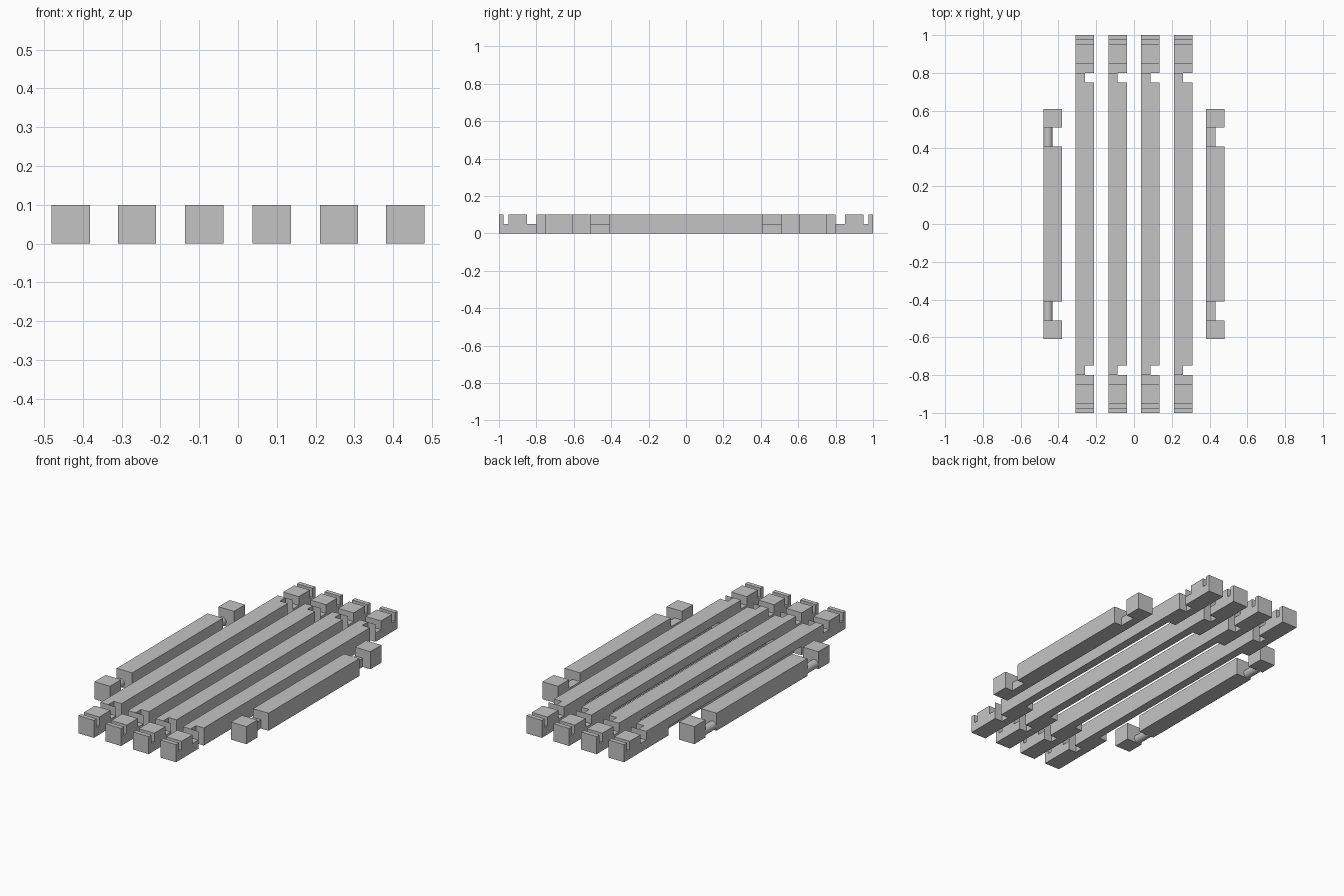
import bpy
import bmesh
from mathutils import Matrix, Vector

cube = bpy.data.objects.get("Cube")
if cube:
    bpy.data.objects.remove(cube, do_unlink=True)

W = 0.098   # bar width
H = 0.1     # bar height
MID = H / 2
PAD = 0.05  # how far cutters reach past a face

grey = bpy.data.materials.new("plain_grey")
grey.use_nodes = True
grey.diffuse_color = (0.55, 0.55, 0.55, 1)
grey.node_tree.nodes["Principled BSDF"].inputs["Base Color"].default_value = grey.diffuse_color


def add_object(name, bm):
    mesh = bpy.data.meshes.new(name)
    bm.to_mesh(mesh)
    bm.free()
    mesh.materials.append(grey)
    obj = bpy.data.objects.new(name, mesh)
    bpy.context.collection.objects.link(obj)
    return obj


def box(name, xs, ys, zs):
    lo, hi = (Vector(c) for c in zip(xs, ys, zs))
    bm = bmesh.new()
    bmesh.ops.create_cube(bm, size=1, matrix=Matrix.Translation((lo + hi) / 2)
                          @ Matrix.Diagonal((*(hi - lo), 1)))
    return add_object(name, bm)


def carve(obj, cuts):
    """Subtract a list of boxes, then keep the finished mesh."""
    cutters = []
    for cut in cuts:
        cutter = box("notch_cutter", *cut)
        cutter.hide_render = True
        mod = obj.modifiers.new("notch", 'BOOLEAN')
        mod.operation = 'DIFFERENCE'
        mod.solver = 'EXACT'
        mod.object = cutter
        cutters.append(cutter)
    graph = bpy.context.evaluated_depsgraph_get()
    done = bpy.data.meshes.new_from_object(obj.evaluated_get(graph))
    obj.modifiers.clear()
    obj.data = done
    for cutter in cutters:
        bpy.data.objects.remove(cutter, do_unlink=True)


def span(side, a, b):
    return tuple(sorted((side * a, side * b)))


# Four long notched bars
for i, x in enumerate((-0.26, -0.087, 0.087, 0.26)):
    left, right = x - W / 2, x + W / 2
    bar = box(f"long_bar_{i + 1}", (left, right), (-1, 1), (0, H))
    across = (left - PAD, right + PAD)
    cuts = [((left - PAD, x), (-0.6, 0.6), (-PAD, MID))]         # lower edge rebate
    for side in (-1, 1):
        cuts += [
            (across, span(side, 0.95, 0.975), (MID, H + PAD)),   # thin end slot
            (across, span(side, 0.8, 0.85), (MID, H + PAD)),     # wide top slot
            ((x, right + PAD), span(side, 0.75, 0.8), (-PAD, H + PAD)),  # side notch
        ]
    carve(bar, cuts)

# Short bar with square necks
x = 0.431
short_bar = box("square_neck_bar", (x - W / 2, x + W / 2), (-0.61, 0.61), (0, H))
cuts = []
for side in (-1, 1):
    neck = span(side, 0.41, 0.51)
    cuts += [((x - W, x + W), neck, (MID, H + PAD)),
             ((x, x + W), neck, (-PAD, H + PAD))]
carve(short_bar, cuts)

# Short bar with round necks
x = -0.431
key_bar = box("round_neck_bar", (x - W / 2, x + W / 2), (-0.61, 0.61), (0, H))
carve(key_bar, [((x - W, x + W), span(s, 0.41, 0.51), (-PAD, H + PAD)) for s in (-1, 1)])
for side, label in ((-1, "front"), (1, "back")):
    bm = bmesh.new()
    bmesh.ops.create_cone(
        bm, cap_ends=True, segments=32, radius1=W / 4, radius2=W / 4, depth=0.1,
        matrix=Matrix.Translation((x - W / 4, side * 0.46, W / 4))
        @ Matrix.Rotation(1.5708, 4, 'X'))
    neck = add_object(f"{label}_round_neck", bm)
    for face in neck.data.polygons:
        face.use_smooth = len(face.vertices) == 4
